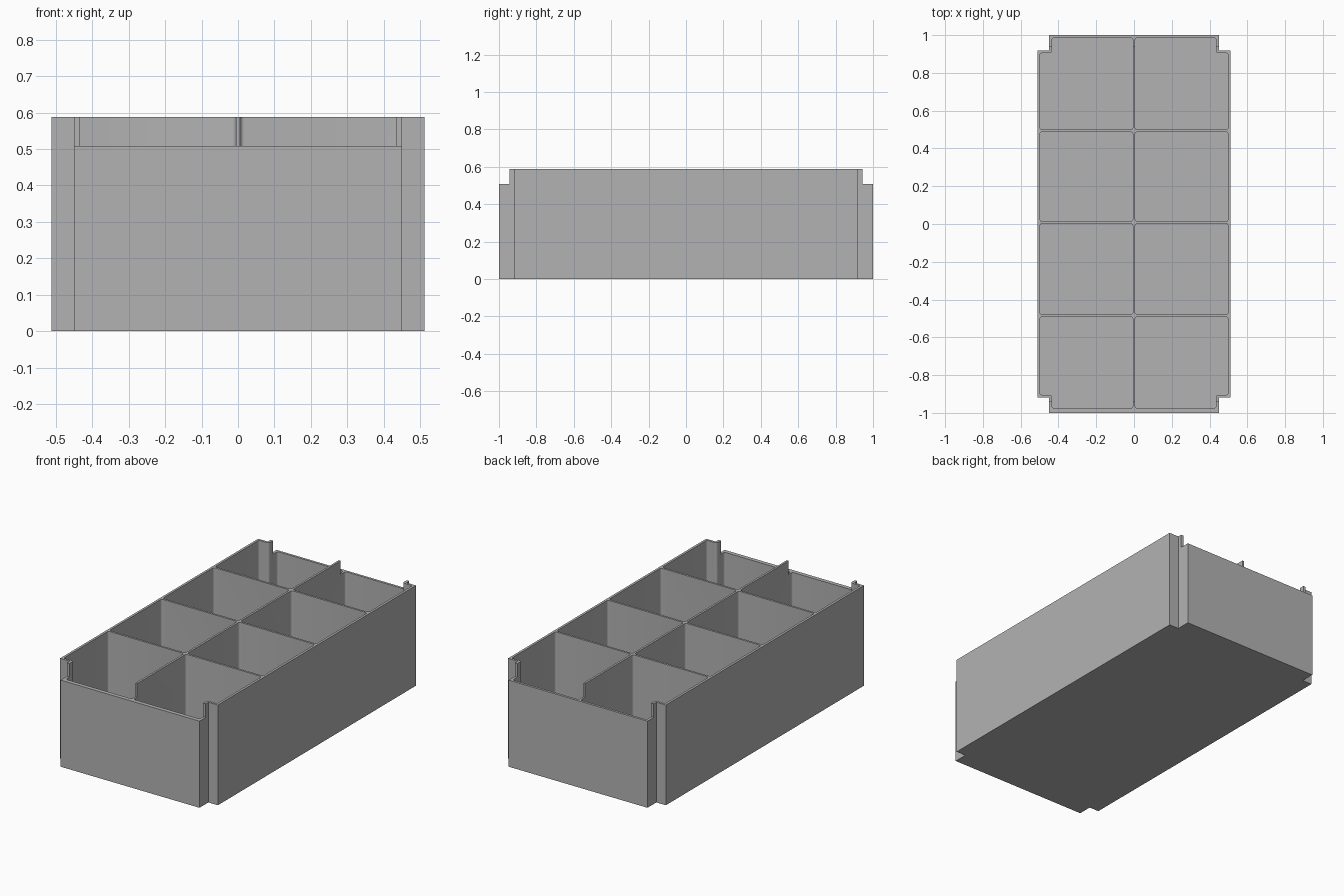
import bpy
import bmesh

cube = bpy.data.objects.get("Cube")
if cube:
    bpy.data.objects.remove(cube, do_unlink=True)

HALF_X, HALF_Y, HEIGHT = 0.512, 1.0, 0.588
NOTCH_X, NOTCH_Y = 0.45, 0.918       # outer corner notches
IN_X, IN_NX, IN_NY = 0.498, 0.434, 0.905  # inner wall faces
FLOOR, LOW_Z, LOW_Y = 0.02, 0.508, 0.943
DIVIDER = 0.006                      # half thickness of partitions

plastic = bpy.data.materials.new("grey plastic")
plastic.use_nodes = True
colour = (0.45, 0.45, 0.45, 1)
plastic.diffuse_color = colour
plastic.node_tree.nodes["Principled BSDF"].inputs["Base Color"].default_value = colour


def add_prism(bm, outline, z0, z1, radius=0):
    """Extrude an outline upwards, optionally rounding its upright edges."""
    face = bm.faces.new([bm.verts.new((x, y, z0)) for x, y in outline])
    result = bmesh.ops.extrude_face_region(bm, geom=[face])
    top = [v for v in result["geom"] if isinstance(v, bmesh.types.BMVert)]
    bmesh.ops.translate(bm, verts=top, vec=(0, 0, z1 - z0))
    if radius:
        uprights = [e for v in top for e in v.link_edges
                    if abs(e.verts[0].co.z - e.verts[1].co.z) > 0.01]
        bmesh.ops.bevel(bm, geom=uprights, offset=radius, segments=4,
                        profile=0.5, affect='EDGES')


def make_object(name, bm):
    bmesh.ops.recalc_face_normals(bm, faces=bm.faces)
    mesh = bpy.data.meshes.new(name)
    bm.to_mesh(mesh)
    bm.free()
    mesh.materials.append(plastic)
    obj = bpy.data.objects.new(name, mesh)
    bpy.context.collection.objects.link(obj)
    return obj


def carve(target, cutter):
    mod = target.modifiers.new("carve", 'BOOLEAN')
    mod.operation, mod.solver, mod.object = 'DIFFERENCE', 'EXACT', cutter
    bpy.context.view_layer.objects.active = target
    bpy.ops.object.modifier_apply(modifier=mod.name)
    bpy.data.objects.remove(cutter, do_unlink=True)


# Solid block with notched corners
quarter = [(HALF_X, NOTCH_Y), (NOTCH_X, NOTCH_Y), (NOTCH_X, HALF_Y)]
outline = (quarter + [(-x, y) for x, y in reversed(quarter)]
           + [(-x, -y) for x, y in quarter]
           + [(x, -y) for x, y in reversed(quarter)])
bm = bmesh.new()
add_prism(bm, outline, 0, HEIGHT)
tray = make_object("divided_tray", bm)

# Eight rounded compartments, the end ones stepped around the notches
bm = bmesh.new()
lines = [-0.982, -0.485, 0.008, 0.493, 0.992]
for row in range(4):
    y0, y1 = lines[row] + DIVIDER, lines[row + 1] - DIVIDER
    for side in (-1, 1):
        if row == 0:
            shape = [(DIVIDER, y0), (IN_NX, y0), (IN_NX, -IN_NY),
                     (IN_X, -IN_NY), (IN_X, y1), (DIVIDER, y1)]
        elif row == 3:
            shape = [(DIVIDER, y0), (IN_X, y0), (IN_X, IN_NY),
                     (IN_NX, IN_NY), (IN_NX, y1), (DIVIDER, y1)]
        else:
            shape = [(DIVIDER, y0), (IN_X, y0), (IN_X, y1), (DIVIDER, y1)]
        add_prism(bm, [(side * x, y) for x, y in shape],
                  FLOOR, HEIGHT + 0.1, radius=0.012)
carve(tray, make_object("compartment_cutter", bm))

# Lowered end walls
bm = bmesh.new()
for side in (-1, 1):
    add_prism(bm, [(-0.6, side * LOW_Y), (0.6, side * LOW_Y),
                   (0.6, side * 1.1), (-0.6, side * 1.1)], LOW_Z, HEIGHT + 0.1)
carve(tray, make_object("end_cutter", bm))

bpy.ops.object.select_all(action='DESELECT')
tray.select_set(True)
bpy.context.view_layer.objects.active = tray
bpy.ops.object.shade_smooth_by_angle(angle=0.6)
